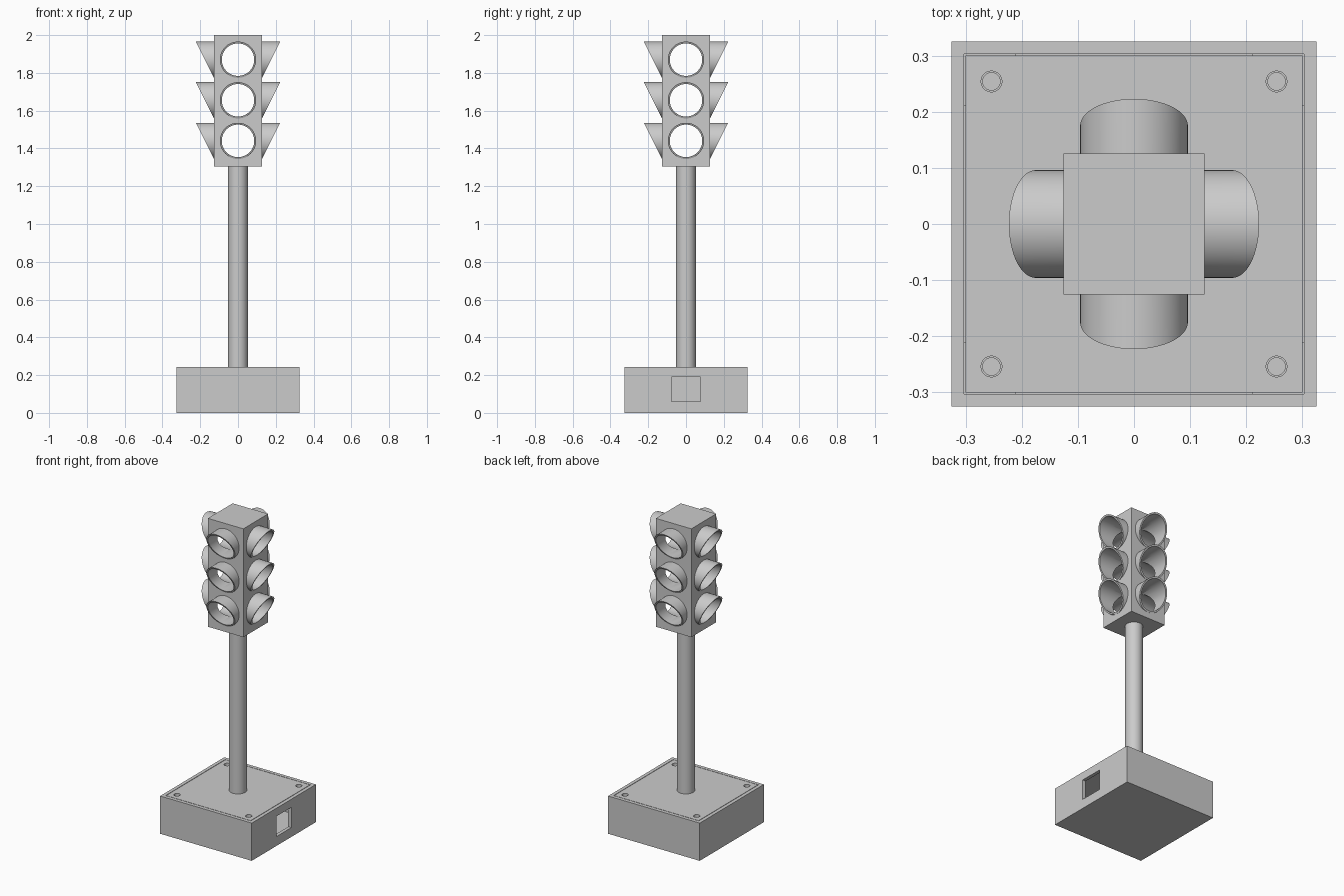
import bpy, bmesh, math
from mathutils import Matrix

old = bpy.data.objects.get("Cube")
if old:
    bpy.data.objects.remove(old, do_unlink=True)

grey = bpy.data.materials.new("plain grey")
grey.use_nodes = True
GREY = (0.6, 0.6, 0.6, 1)
grey.diffuse_color = GREY
grey.node_tree.nodes["Principled BSDF"].inputs["Base Color"].default_value = GREY

SEG = 64
BASE, BASE_TOP, WALL = 0.325, 0.242, 0.022
CAVITY, LID = BASE - WALL, 0.300
HEAD, HEAD_LOW, HEAD_TOP = 0.126, 1.305, 2.0
HOLE, VISOR, REACH = 0.086, 0.096, 0.096
LIGHTS = [1.44, 1.655, 1.87]
SCREW = 0.254
CORNERS = [(sx, sy) for sx in (-1, 1) for sy in (-1, 1)]


def finish(name, bm):
    bmesh.ops.recalc_face_normals(bm, faces=bm.faces)
    mesh = bpy.data.meshes.new(name)
    bm.to_mesh(mesh)
    bm.free()
    mesh.materials.append(grey)
    obj = bpy.data.objects.new(name, mesh)
    bpy.context.collection.objects.link(obj)
    return obj


def activate(obj):
    bpy.ops.object.select_all(action='DESELECT')
    obj.select_set(True)
    bpy.context.view_layer.objects.active = obj


def smooth(obj):
    activate(obj)
    bpy.ops.object.shade_smooth_by_angle(angle=math.radians(30))


def box(name, x, y, z):
    """Box from (low, high) pairs."""
    bm = bmesh.new()
    size = [b - a for a, b in (x, y, z)]
    mid = [(a + b) / 2 for a, b in (x, y, z)]
    bmesh.ops.create_cube(bm, size=1, matrix=Matrix.Translation(mid) @ Matrix.Diagonal((*size, 1)))
    return finish(name, bm)


def cylinder(name, radius, length, centre, axis='Z'):
    turn = {'X': Matrix.Rotation(math.pi / 2, 4, 'Y'),
            'Y': Matrix.Rotation(math.pi / 2, 4, 'X'),
            'Z': Matrix.Identity(4)}[axis]
    bm = bmesh.new()
    bmesh.ops.create_cone(bm, cap_ends=True, segments=SEG, radius1=radius, radius2=radius,
                          depth=length, matrix=Matrix.Translation(centre) @ turn)
    return finish(name, bm)


def cut(obj, cutter):
    cutter.hide_render = True
    mod = obj.modifiers.new("cut", 'BOOLEAN')
    mod.operation = 'DIFFERENCE'
    mod.solver = 'EXACT'
    mod.object = cutter
    activate(obj)
    bpy.ops.object.modifier_apply(modifier=mod.name)
    bpy.data.objects.remove(cutter, do_unlink=True)


def visor(name, z, angle):
    """Tube cut on a slant, long at the top and vanishing at the bottom."""
    bm = bmesh.new()
    rings = []
    for i in range(SEG):
        a = 2 * math.pi * i / SEG
        row = []
        for radius, front in ((VISOR, False), (VISOR, True), (HOLE, True), (HOLE, False)):
            up = radius * math.sin(a)
            out = 0.001 + REACH * (up + VISOR) / (2 * VISOR) if front else 0
            row.append(bm.verts.new((radius * math.cos(a), -HEAD - out, up)))
        rings.append(row)
    for i in range(SEG):
        p, q = rings[i], rings[(i + 1) % SEG]
        for k in range(3):
            bm.faces.new((p[k], q[k], q[k + 1], p[k + 1]))
    bm.transform(Matrix.Translation((0, 0, z)) @ Matrix.Rotation(angle, 4, 'Z'))
    smooth(finish(name, bm))


# Hollow base box with a cable window on one side
base = box("base_box", (-BASE, BASE), (-BASE, BASE), (0, BASE_TOP))
cut(base, box("cavity_cutter", (-CAVITY, CAVITY), (-CAVITY, CAVITY), (WALL, 0.4)))
cut(base, box("window_cutter", (0.28, 0.4), (-0.076, 0.076), (0.06, 0.19)))

# Inset lid with four screw holes, and drilled corner posts below it
lid = box("base_lid", (-LID, LID), (-LID, LID), (BASE_TOP - WALL, BASE_TOP))
for n, (sx, sy) in enumerate(CORNERS, 1):
    spot = (sx * SCREW, sy * SCREW, BASE_TOP)
    cut(lid, cylinder("lid_hole_cutter", 0.0185, 0.1, spot))
    xs = sorted((sx * 0.21, sx * CAVITY))
    ys = sorted((sy * 0.21, sy * CAVITY))
    post = box(f"corner_post_{n}", xs, ys, (WALL, BASE_TOP - WALL))
    cut(post, cylinder("post_hole_cutter", 0.0155, 0.3, spot))
    smooth(post)
smooth(lid)

# Pole
smooth(cylinder("pole", 0.052, HEAD_LOW - BASE_TOP + 0.02, (0, 0, (HEAD_LOW + BASE_TOP) / 2)))

# Signal head, bored through both ways at each light
head = box("signal_head", (-HEAD, HEAD), (-HEAD, HEAD), (HEAD_LOW, HEAD_TOP))
for z in LIGHTS:
    for axis in 'XY':
        cut(head, cylinder("light_hole_cutter", HOLE, 0.5, (0, 0, z), axis))
smooth(head)

# Visors on all four sides
for side, label in enumerate(("front", "left", "back", "right")):
    for level, z in zip(("lower", "middle", "upper"), LIGHTS):
        visor(f"{label}_{level}_visor", z, side * math.pi / 2)
